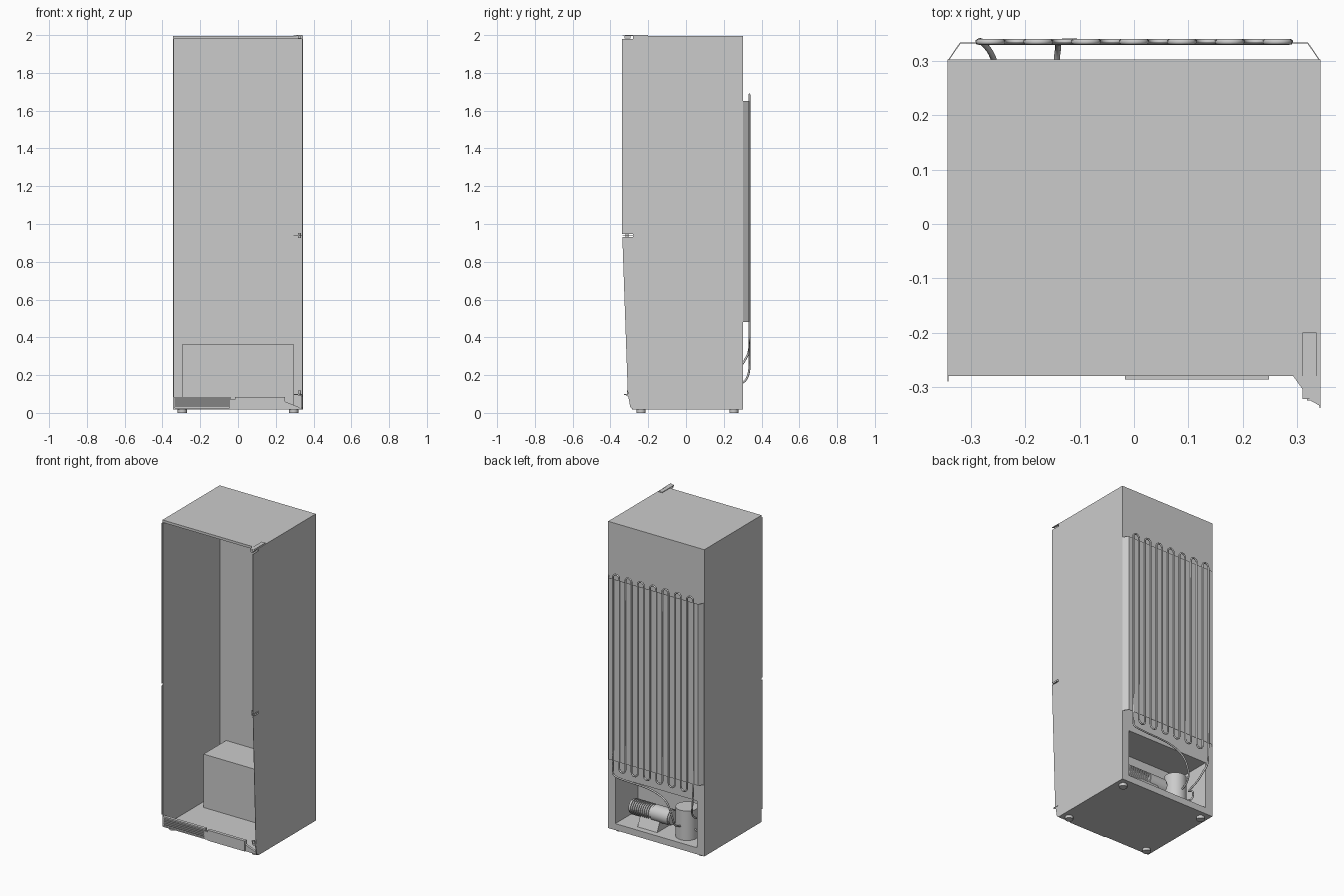
import bpy, bmesh, math
from mathutils import Matrix, Vector

cube = bpy.data.objects.get("Cube")
if cube:
    bpy.data.objects.remove(cube, do_unlink=True)

GREY = (0.6, 0.6, 0.6, 1.0)
mat = bpy.data.materials.new("plain_grey")
mat.use_nodes = True
mat.diffuse_color = GREY
mat.node_tree.nodes["Principled BSDF"].inputs["Base Color"].default_value = GREY


def finish(name, bm, smooth=False):
    bmesh.ops.recalc_face_normals(bm, faces=bm.faces)
    me = bpy.data.meshes.new(name)
    bm.to_mesh(me)
    bm.free()
    me.materials.append(mat)
    ob = bpy.data.objects.new(name, me)
    bpy.context.collection.objects.link(ob)
    if smooth:
        bpy.ops.object.select_all(action="DESELECT")
        ob.select_set(True)
        bpy.context.view_layer.objects.active = ob
        bpy.ops.object.shade_smooth_by_angle()
    return ob


def boxes(name, *specs):
    """One object from boxes given as (x0, x1, y0, y1, z0, z1)."""
    bm = bmesh.new()
    for x0, x1, y0, y1, z0, z1 in specs:
        m = (Matrix.Translation(((x0 + x1) / 2, (y0 + y1) / 2, (z0 + z1) / 2))
             @ Matrix.Diagonal((x1 - x0, y1 - y0, z1 - z0, 1)))
        bmesh.ops.create_cube(bm, size=1, matrix=m)
    return finish(name, bm)


def prism(name, points, offset):
    """Extrude a flat polygon along an offset vector."""
    bm = bmesh.new()
    face = bm.faces.new([bm.verts.new(p) for p in points])
    out = bmesh.ops.extrude_face_region(bm, geom=[face], use_keep_orig=True)
    verts = [g for g in out["geom"] if isinstance(g, bmesh.types.BMVert)]
    bmesh.ops.translate(bm, verts=verts, vec=offset)
    return finish(name, bm)


def cylinders(name, axis, *specs):
    """One object from cylinders given as (centre, radius, length)."""
    bm = bmesh.new()
    turn = Vector((0, 0, 1)).rotation_difference(Vector(axis)).to_matrix().to_4x4()
    for centre, r, length in specs:
        bmesh.ops.create_cone(bm, cap_ends=True, segments=28, radius1=r, radius2=r,
                              depth=length, matrix=Matrix.Translation(centre) @ turn)
    return finish(name, bm, True)


def tube(name, points, radius):
    cu = bpy.data.curves.new(name, "CURVE")
    cu.dimensions = "3D"
    cu.bevel_depth = radius
    cu.bevel_resolution = 2
    cu.use_fill_caps = True
    sp = cu.splines.new("POLY")
    sp.points.add(len(points) - 1)
    for p, co in zip(sp.points, points):
        p.co = (*co, 1)
    sp.use_smooth = True
    cu.materials.append(mat)
    ob = bpy.data.objects.new(name, cu)
    bpy.context.collection.objects.link(ob)


def smooth_path(pts, steps=6):
    """Catmull-Rom samples through a few guide points."""
    p = [Vector(q) for q in pts]
    p = [p[0]] + p + [p[-1]]
    out = []
    for a, b, c, d in zip(p, p[1:], p[2:], p[3:]):
        for i in range(steps):
            t = i / steps
            out.append(0.5 * (2 * b + (c - a) * t + (2 * a - 5 * b + 4 * c - d) * t * t
                              + (3 * b - a - 3 * c + d) * t ** 3))
    return out + [p[-1]]


W, F, B, Z0, Z1, T = 0.343, -0.28, 0.303, 0.018, 1.996, 0.003
OX, OZ0, OZ1, OY = 0.295, 0.06, 0.365, 0.07

# Open-fronted cabinet shell, with an opening low in the back
boxes("cabinet_sides", (-W, -W + T, F, B, Z0, Z1), (W - T, W, F, B, Z0, Z1))
boxes("cabinet_top", (-W, W, F, B, Z1 - T, Z1))
boxes("cabinet_floor", (-W, W, F, B, Z0, Z0 + T))
boxes("cabinet_header", (-W, W, F, F + T, 1.98, Z1))
boxes("back_wall", (-W, W, B - T, B, OZ1, Z1), (-W, W, B - T, B, Z0, OZ0),
      (-W, -OX, B - T, B, OZ0, OZ1), (OX, W, B - T, B, OZ0, OZ1))

# Machine compartment, open to the back
boxes("machine_compartment", (-OX, OX, OY, B, OZ1 - T, OZ1), (-OX, OX, OY, B, OZ0 - T, OZ0),
      (-OX, OX, OY, OY + T, Z0, OZ1),
      (-OX, -OX + T, OY, B, Z0, OZ1), (OX - T, OX, OY, B, Z0, OZ1))

# Thin door edge strips: full on the hinge side, narrow on the other
for part, z0, z1, y0, y1 in (("upper", 0.947, 1.98, -0.338, -0.338),
                             ("lower", 0.1, 0.932, -0.308, -0.337)):
    prism(part + "_door_edge", [(W - 0.002, F, z0), (W - 0.002, y0, z0),
                                (W - 0.002, y1, z1), (W - 0.002, F, z1)], (0.002, 0, 0))
    boxes(part + "_latch_edge", (-W, -W + 0.002, F - 0.01, F, z0, z1))

# Hinges
boxes("top_hinge_cover", (0.31, 0.336, -0.322, -0.2, Z1, 2.0))
boxes("top_hinge_pin", (0.318, 0.334, -0.325, -0.295, 1.982, Z1))
for name, z, tip in (("top_hinge_plate", 1.994, -0.335), ("middle_hinge_plate", 0.938, -0.335),
                     ("bottom_hinge_plate", 0.096, -0.328)):
    prism(name, [(0.293, F, z), (W, F, z), (W, tip, z), (0.325, tip + 0.01, z)], (0, 0, 0.004))
cylinders("middle_hinge_pin", (0, 0, 1), ((0.325, -0.312, 0.94), 0.008, 0.026))
cylinders("bottom_hinge_pin", (0, 0, 1), ((0.325, -0.305, 0.105), 0.008, 0.025))
prism("bottom_hinge_bracket", [(0.335, F, Z0), (0.335, F, 0.1), (0.335, -0.328, 0.1),
                               (0.335, -0.305, 0.085), (0.335, -0.295, 0.03)], (0.006, 0, 0))

# Plinth: louvred grille and plain panel with a sloping end
boxes("plinth_grille", (-W, -0.04, F + 0.012, F + 0.016, Z0, 0.085),
      (-W, -0.04, F, F + 0.02, 0.075, 0.085), (-W, -0.04, F, F + 0.02, Z0, 0.026),
      (-W, -0.333, F, F + 0.02, Z0, 0.085), (-0.046, -0.04, F, F + 0.02, Z0, 0.085),
      *[(-0.335, -0.044, F, F + 0.014, 0.033 + 0.0105 * i, 0.0385 + 0.0105 * i)
        for i in range(4)])
prism("plinth_panel", [(-0.04, F, Z0), (0.335, F, Z0), (0.32, F, 0.032), (0.248, F, 0.06),
                       (0.248, F, 0.085), (-0.017, F, 0.085), (-0.017, F, 0.07),
                       (-0.04, F, 0.07)], (0, 0.015, 0))
boxes("plinth_face", (-0.017, 0.248, F - 0.006, F, Z0, 0.085))

# Feet
cylinders("feet", (0, 0, 1), *[((x, y, 0.0095), 0.024, 0.019)
                               for x in (-0.295, 0.295) for y in (-0.238, 0.253)])

# Condenser sheet with bent-back edges
S = 0.334
prism("condenser_sheet", [(-W + 0.002, B, 0.48), (-0.32, S, 0.48), (0.32, S, 0.48),
                          (W - 0.002, B, 0.48), (W - 0.004, B, 0.48), (0.319, S - 0.002, 0.48),
                          (-0.319, S - 0.002, 0.48), (-W + 0.004, B, 0.48)], (0, 0, 1.17))

# Serpentine condenser pipe with its two leads
R, LOOPS, TOP, LOW = 0.022, 7, 1.663, 0.442
PY = 0.335
coil = []
for k in range(2 * LOOPS - 1):
    cx = -0.264 + 2 * R * k
    up = k % 2 == 0
    for i in range(9):
        a = math.pi * (1 - i / 8)
        dz = R * math.sin(a)
        coil.append(Vector((cx + R * math.cos(a), PY, TOP + dz if up else LOW - dz)))
short_lead = smooth_path([(-0.248, 0.2, 0.2), (-0.252, 0.275, 0.235), (-0.262, 0.312, 0.28),
                          (-0.28, PY, 0.34), (-0.286, PY, 0.45), (-0.286, PY, 0.6)])
long_lead = smooth_path([(0.286, PY, 0.6), (0.286, PY, 0.42), (0.27, PY, 0.385),
                         (0.2, PY, 0.375), (0.02, PY, 0.365), (-0.09, PY, 0.32),
                         (-0.135, PY, 0.23), (-0.14, 0.32, 0.18), (-0.143, 0.29, 0.155),
                         (-0.145, 0.25, 0.145)])
tube("condenser_pipe", short_lead + coil + long_lead, 0.0055)

# Compressor, its cradle and the upright tank
cylinders("compressor", (1, 0, 0), ((0.095, 0.2, 0.15), 0.044, 0.29),
          ((0.02, 0.2, 0.15), 0.05, 0.12),
          *[((0.1 + 0.014 * i, 0.2, 0.15), 0.05, 0.007) for i in range(10)])
prism("compressor_cradle", [(0.02, 0.135, OZ0), (0.02, 0.265, OZ0), (0.02, 0.235, 0.13),
                            (0.02, 0.165, 0.13)], (0.14, 0, 0))
cylinders("tank", (0, 0, 1), ((-0.147, 0.2, 0.155), 0.067, 0.19))
tube("tank_feed_pipe", smooth_path([(-0.2, 0.2, 0.12), (-0.245, 0.23, 0.13),
                                    (-0.252, 0.235, 0.18), (-0.248, 0.2, 0.2)]), 0.0055)
